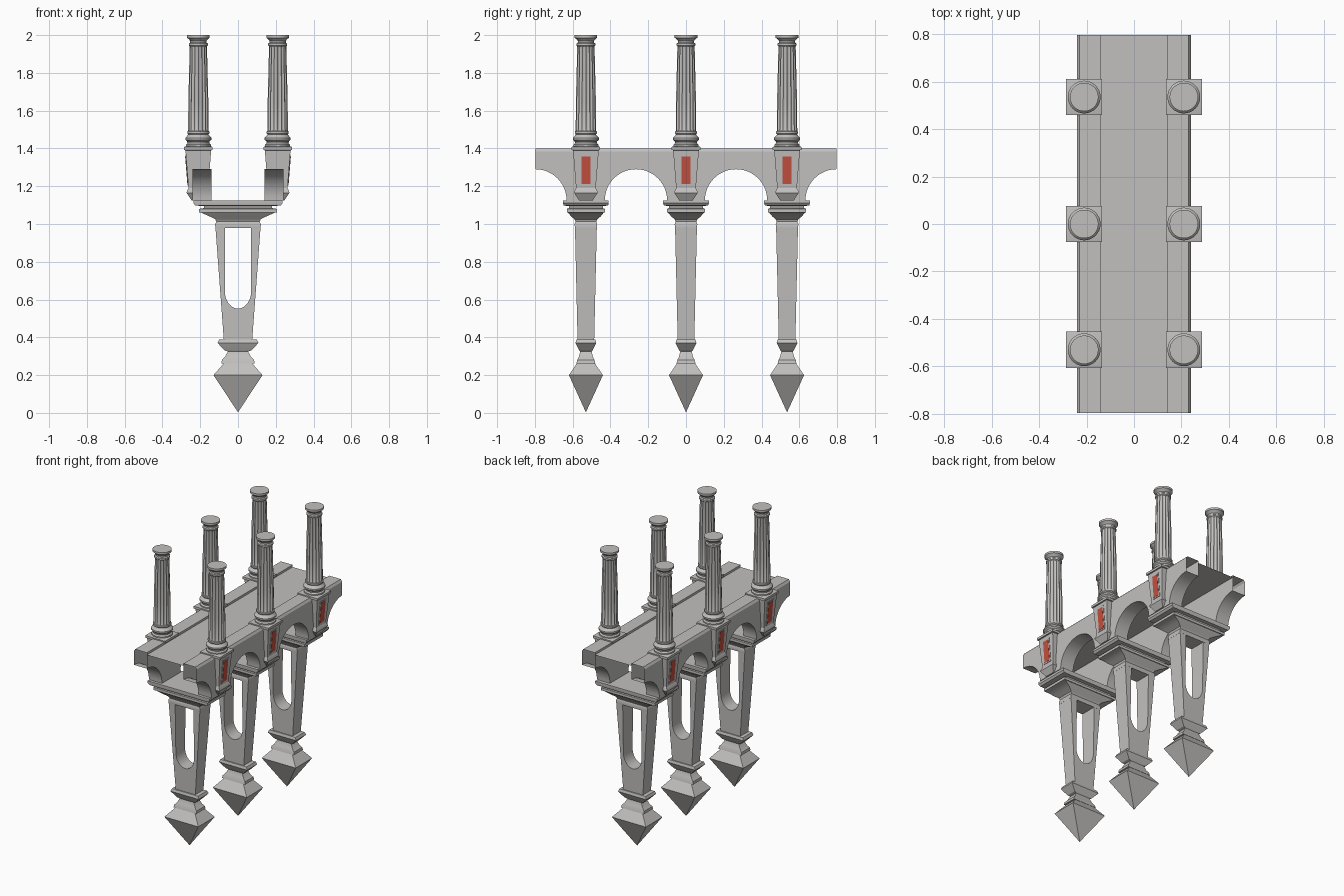
import bpy, bmesh, math

if "Cube" in bpy.data.objects:
    bpy.data.objects.remove(bpy.data.objects["Cube"])

def material(name, rgb):
    m = bpy.data.materials.new(name)
    m.diffuse_color = (*rgb, 1)
    m.use_nodes = True
    m.node_tree.nodes["Principled BSDF"].inputs["Base Color"].default_value = m.diffuse_color
    return m

STONE = material("grey_stone", (0.54, 0.53, 0.52))
RED = material("red_panel", (0.55, 0.08, 0.05))

def finish(name, bm, mat, loc=(0, 0, 0)):
    bmesh.ops.recalc_face_normals(bm, faces=bm.faces)
    me = bpy.data.meshes.new(name)
    for f in bm.faces:
        f.smooth = True
    bm.to_mesh(me)
    bm.free()
    me.set_sharp_from_angle(angle=math.radians(30))
    me.materials.append(mat)
    ob = bpy.data.objects.new(name, me)
    ob.location = loc
    bpy.context.collection.objects.link(ob)
    return ob

def loft(name, rings, mat=STONE, loc=(0, 0, 0)):
    """Skin a list of equal-length point rings and cap both ends."""
    bm = bmesh.new()
    vs = [[bm.verts.new(p) for p in r] for r in rings]
    n = len(vs[0])
    for a, b in zip(vs, vs[1:]):
        for i in range(n):
            j = (i + 1) % n
            bm.faces.new((a[i], a[j], b[j], b[i]))
    bm.faces.new(vs[0][::-1])
    bm.faces.new(vs[-1])
    return finish(name, bm, mat, loc)

def rect(z, hx, hy, cx=0.0):
    return [(cx - hx, -hy, z), (cx + hx, -hy, z), (cx + hx, hy, z), (cx - hx, hy, z)]

def circle(z, r, n=32, flutes=0, depth=0.0):
    pts = []
    for i in range(n):
        a = 2 * math.pi * i / n
        q = r * (1 - depth * abs(math.sin(flutes * a / 2)))
        pts.append((q * math.cos(a), q * math.sin(a), z))
    return pts

BAYS = (-0.53, 0.0, 0.535)
SPRING, R, END = 1.125, 0.165, 0.797

# Hanging pendants under the arcade
FINIAL = [(0.005, .001, .001), (0.2, .13, .09), (0.262, .075, .048), (0.262, .088, .05),
          (0.28, .085, .046), (0.295, .07, .038), (0.325, .053, .03), (0.33, .07, .035),
          (0.37, .108, .055), (0.388, .1, .05), (0.39, .07, .04)]
CAPITAL = [(0.98, .12, .058), (1.0, .121, .06), (1.012, .115, .055), (1.025, .12, .06),
           (1.04, .15, .078), (1.062, .2, .096), (1.062, .207, .101), (1.08, .207, .101),
           (1.084, .18, .09), (1.096, .18, .09), (1.097, .225, .117), (1.11, .236, .121),
           (1.125, .236, .121)]

def pendant_shaft(y):
    # tapered shaft with a tall round-bottomed slot, open top closed by the capital
    prof = [(-.075, .385), (.075, .385), (.12, .99), (.07, .99)]
    prof += [(.07 * math.cos(t), .645 - .093 * math.sin(t))
             for t in (math.pi * i / 16 for i in range(17))]
    prof += [(-.07, .99), (-.12, .99)]
    half = lambda z: .044 + (z - .385) / .605 * .014
    loft("pendant_shaft", [[(x, s * half(z), z) for x, z in prof] for s in (-1, 1)], loc=(0, y, 0))

for y in BAYS:
    loft("pendant_finial", [rect(*s) for s in FINIAL], loc=(0, y, 0))
    pendant_shaft(y)
    loft("pendant_capital", [rect(*s) for s in CAPITAL], loc=(0, y, 0))

# Arcade walls: open-ended shells with round arches
def arcade_wall(side):
    line = []
    for c in (-0.797, -0.265, 0.265, 0.797):
        for i in range(25):
            t = math.pi * i / 24
            y, z = c - R * math.cos(t), SPRING + R * math.sin(t)
            if abs(y) <= END + 1e-5:
                line.append((y, z))
    bm = bmesh.new()
    rows = []
    for y, z in line:
        sect = [(.14, z), (.24, z), (.24, 1.385), (.23, 1.4), (.14, 1.4)]
        rows.append([bm.verts.new((side * x, y, h)) for x, h in sect])
    for a, b in zip(rows, rows[1:]):
        for i in range(5):
            j = (i + 1) % 5
            bm.faces.new((a[i], a[j], b[j], b[i]))
    finish("arcade_wall", bm, STONE)

for side in (-1, 1):
    arcade_wall(side)

# Thin deck between the walls
bm = bmesh.new()
bm.faces.new([bm.verts.new((x, y, 1.385)) for x, y in
              ((-.14, -END), (.14, -END), (.14, END), (-.14, END))])
finish("deck", bm, STONE).data.polygons[0].use_smooth = False

# Pedestals with red panels, and fluted columns
PEDESTAL = [(1.125, .036, .036), (1.165, .062, .062), (1.175, .06, .06), (1.19, .052, .052),
            (1.39, .068, .068), (1.392, .076, .076), (1.408, .076, .076), (1.412, .064, .064)]
BASE = [(1.408, .066), (1.42, .066), (1.428, .058), (1.438, .06), (1.446, .069), (1.456, .069),
        (1.466, .06), (1.474, .053), (1.48, .058), (1.49, .058), (1.494, .052)]
TOP = [(1.94, .045), (1.945, .05), (1.955, .05), (1.96, .043), (1.97, .043), (1.98, .052),
       (1.986, .06), (2.0, .06)]

for side in (-1, 1):
    for y in BAYS:
        loc = (side * .21, y, 0)
        loft("pedestal", [rect(*s) for s in PEDESTAL], loc=loc)
        face = lambda z: .052 + (z - 1.19) * .08
        loft("panel_frame", [rect(z, .003, .032, side * face(z)) for z in (1.203, 1.367)], loc=loc)
        loft("red_panel", [rect(z, .0045, .024, side * face(z)) for z in (1.212, 1.358)], RED, loc)
        loft("column_base", [circle(*s) for s in BASE], loc=loc)
        loft("column_shaft", [circle(z, r, 96, 16, d) for z, r, d in
                              ((1.49, .054, 0), (1.505, .054, .13), (1.65, .053, .13),
                               (1.925, .046, .13), (1.945, .046, 0))], loc=loc)
        loft("column_capital", [circle(*s) for s in TOP], loc=loc)
